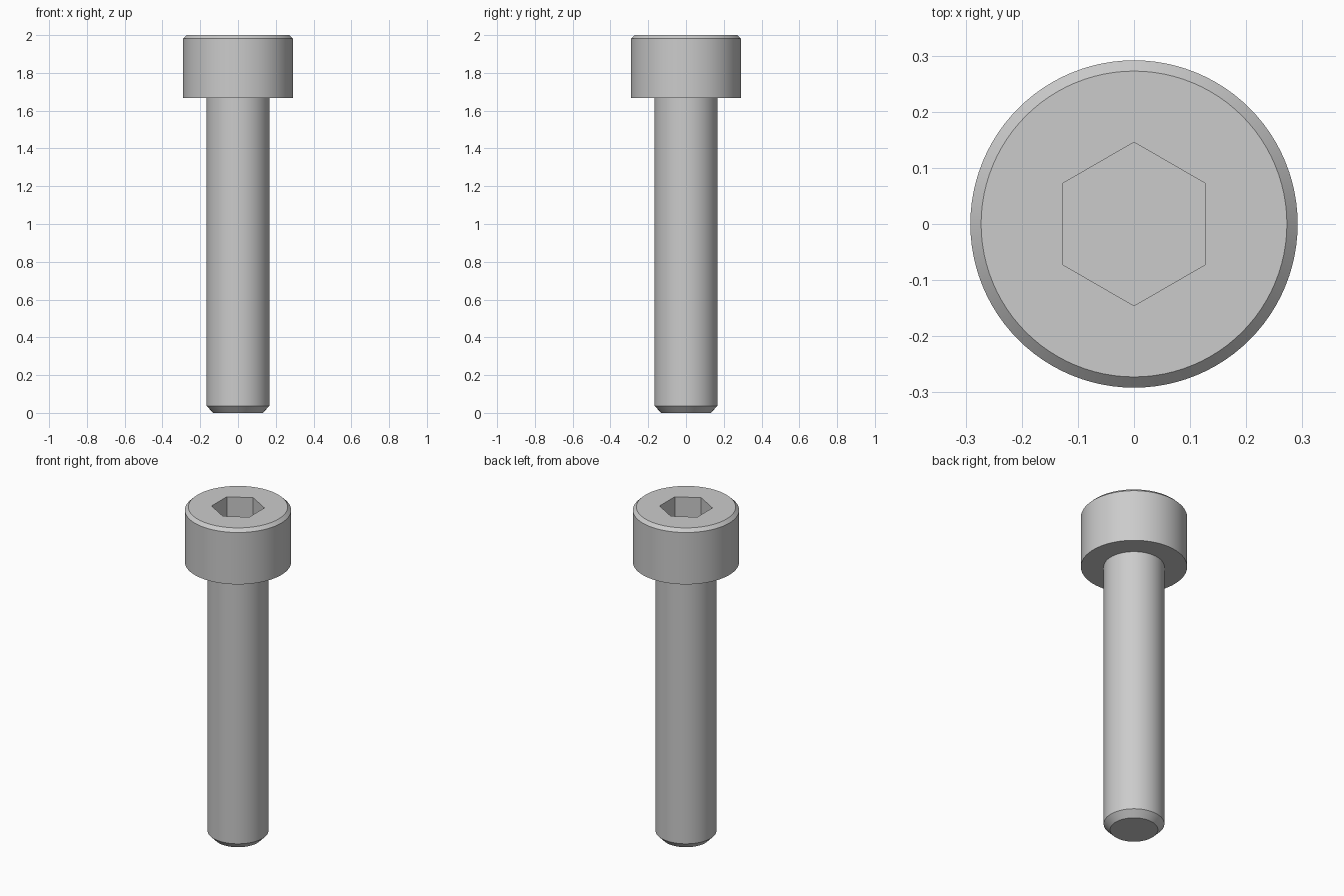
import bpy, bmesh
from math import pi, cos, sin

if "Cube" in bpy.data.objects:
    bpy.data.objects.remove(bpy.data.objects["Cube"])

SIDES = 96


def ring(bm, radius, z, sides, turn=0.0):
    return [bm.verts.new((radius * cos(turn + 2 * pi * i / sides),
                          radius * sin(turn + 2 * pi * i / sides), z))
            for i in range(sides)]


def lathe(name, profile, sides, turn=0.0):
    """Closed solid of revolution from (radius, z) points, bottom to top."""
    bm = bmesh.new()
    rings = [ring(bm, r, z, sides, turn) for r, z in profile]
    for low, high in zip(rings, rings[1:]):
        for i in range(sides):
            j = (i + 1) % sides
            bm.faces.new((low[i], low[j], high[j], high[i]))
    bm.faces.new(rings[0][::-1])
    bm.faces.new(rings[-1])
    bmesh.ops.recalc_face_normals(bm, faces=bm.faces)
    mesh = bpy.data.meshes.new(name)
    bm.to_mesh(mesh)
    bm.free()
    obj = bpy.data.objects.new(name, mesh)
    bpy.context.collection.objects.link(obj)
    return obj


# Chamfered shank and cylindrical head as one turned body
screw = lathe("socket_head_screw", [
    (0.131, 0.0), (0.1667, 0.037), (0.1667, 1.6667),
    (0.2917, 1.6667), (0.2917, 1.981), (0.2725, 2.0)], SIDES)

# Hexagonal key socket, corners pointing to front and back
cutter = lathe("socket_cutter", [(0.1457, 1.833), (0.1457, 2.1)], 6, pi / 2)
cutter.hide_render = True

cut = screw.modifiers.new("socket", 'BOOLEAN')
cut.operation = 'DIFFERENCE'
cut.solver = 'EXACT'
cut.object = cutter
bpy.context.view_layer.objects.active = screw
screw.select_set(True)
bpy.ops.object.modifier_apply(modifier=cut.name)
bpy.data.objects.remove(cutter, do_unlink=True)

# Smooth round walls, sharp edges kept
bpy.ops.object.shade_smooth_by_angle(angle=pi / 6)
